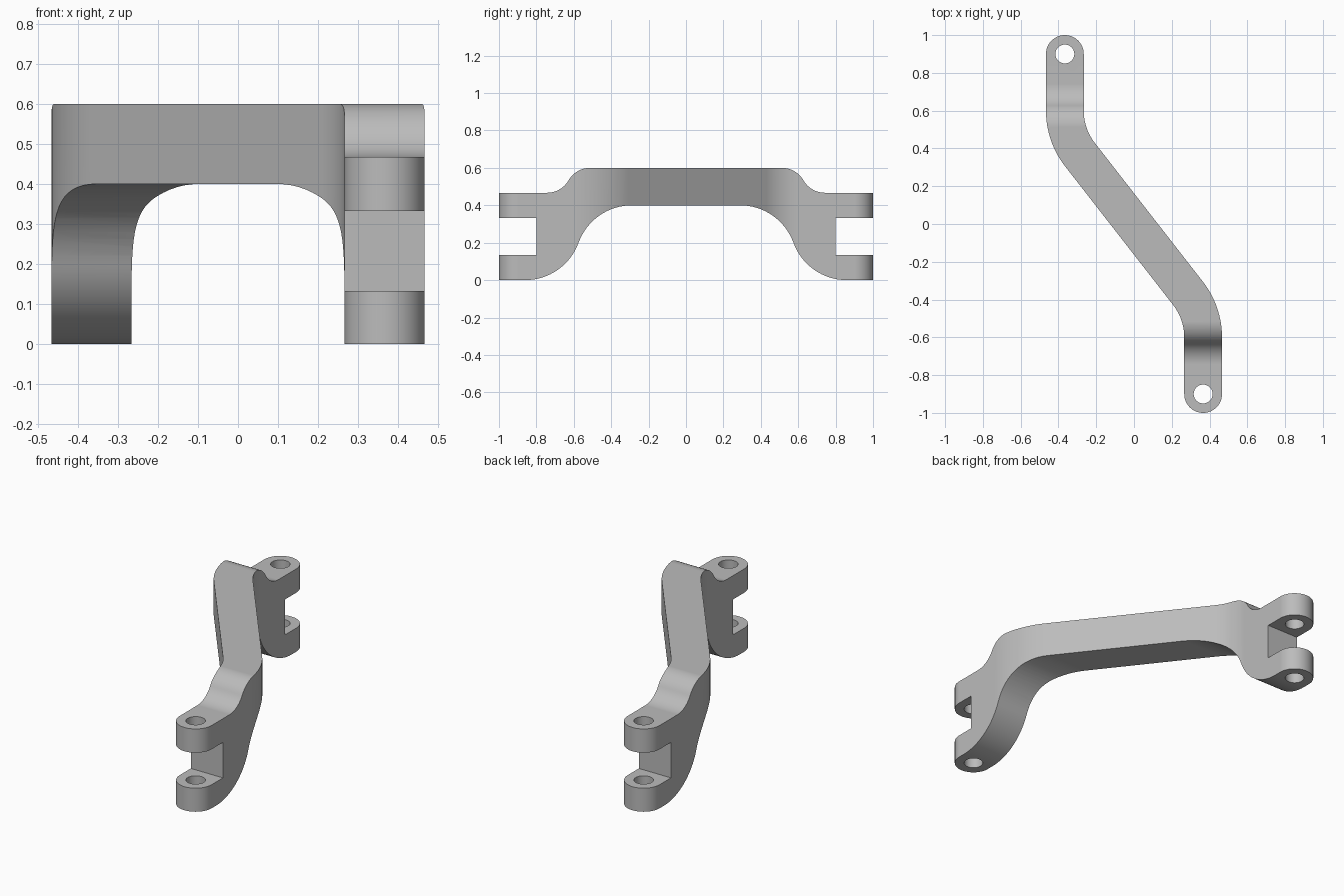
import bpy, bmesh, math
from mathutils import Vector, Matrix

if "Cube" in bpy.data.objects:
    bpy.data.objects.remove(bpy.data.objects["Cube"])

END_X, END_Y, HALF = 0.366, 0.9, 0.1   # clevis eye centre and half width of the arm

grey = bpy.data.materials.new("light_grey")
grey.use_nodes = True
grey.diffuse_color = (0.5, 0.5, 0.5, 1)
grey.node_tree.nodes["Principled BSDF"].inputs["Base Color"].default_value = (0.5, 0.5, 0.5, 1)


def arc(cx, cy, r, a0, a1, n=16):
    """Points along an arc, angles in degrees."""
    step = math.radians(a1 - a0) / n
    a = math.radians(a0)
    return [(cx + r * math.cos(a + i * step), cy + r * math.sin(a + i * step)) for i in range(n + 1)]


def prism(name, outline, place, offset):
    """Extrude a closed 2D outline; place maps a 2D point to 3D."""
    bm = bmesh.new()
    face = bm.faces.new([bm.verts.new(place(p)) for p in outline])
    new = bmesh.ops.extrude_face_region(bm, geom=[face])["geom"]
    bmesh.ops.translate(bm, vec=offset, verts=[v for v in new if isinstance(v, bmesh.types.BMVert)])
    bmesh.ops.recalc_face_normals(bm, faces=bm.faces)
    mesh = bpy.data.meshes.new(name)
    bm.to_mesh(mesh)
    bm.free()
    mesh.materials.append(grey)
    obj = bpy.data.objects.new(name, mesh)
    bpy.context.collection.objects.link(obj)
    return obj


def s_bend(y0, z0, y1, z1):
    """Two equal tangent arcs rising from the outer point to the inner point."""
    dy, dz = y0 - y1, z1 - z0
    r = (dy * dy + dz * dz) / (4 * dz)
    a = math.degrees(math.asin(dy / 2 / r))
    low = arc(y0, z0 + r, r, 270, 270 - a)
    high = arc(y1, z1 - r, r, 90 - a, 90)
    return low + high[1:]


# Plan outline: rounded end, bend into the diagonal, repeated by a half turn
start_y, bend_r = -0.6, 0.379
turn = 2 * math.degrees(math.atan(0.13 / bend_r))
cx = END_X - bend_r
half_plan = (arc(cx, start_y, bend_r - HALF, turn, 0)
             + arc(END_X, -END_Y, HALF, 180, 360, 32)
             + arc(cx, start_y, bend_r + HALF, 0, turn))
plan = half_plan + [(-x, -y) for x, y in half_plan]
link_arm = prism("link_arm", plan, lambda p: (p[0], p[1], -0.1), (0, 0, 0.8))

# Side profile: raised bridge with stepped top and arched underside
top = [(1.1, 0.467)] + s_bend(0.743, 0.467, 0.513, 0.6)
under = [(1.1, 0)] + s_bend(0.86, 0, 0.289, 0.4)


def mirrored(pts):
    return [(-y, z) for y, z in reversed(pts)]


profile = top + mirrored(top) + [(-y, z) for y, z in under] + list(reversed(under))
side_profile = prism("side_profile_helper", profile, lambda p: (-0.7, p[0], p[1]), (1.4, 0, 0))
helpers = [(side_profile, 'INTERSECT')]

# Fork slots and pin holes at both ends
for s, end in ((-1, "front"), (1, "back")):
    slot = [(0.8, 0.133), (1.2, 0.133), (1.2, 0.333), (0.8, 0.333)]
    helpers.append((prism(end + "_slot_cutter", slot,
                          lambda p: (-0.7, s * p[0], p[1]), (1.4, 0, 0)), 'DIFFERENCE'))
    hole = arc(-s * END_X, s * END_Y, 0.05, 0, 360, 40)[:-1]
    helpers.append((prism(end + "_hole_cutter", hole,
                          lambda p: (p[0], p[1], -0.2), (0, 0, 1)), 'DIFFERENCE'))

bpy.context.view_layer.objects.active = link_arm
for o in bpy.context.selected_objects:
    o.select_set(False)
link_arm.select_set(True)
for cutter, op in helpers:
    mod = link_arm.modifiers.new(cutter.name, 'BOOLEAN')
    mod.operation, mod.solver, mod.object = op, 'EXACT', cutter
    bpy.ops.object.modifier_apply(modifier=mod.name)
    bpy.data.objects.remove(cutter)

# Smooth curved walls, crisp corners
bpy.ops.object.shade_smooth_by_angle(angle=math.radians(30))
weighted = link_arm.modifiers.new("weighted_normals", 'WEIGHTED_NORMAL')
weighted.keep_sharp = True
